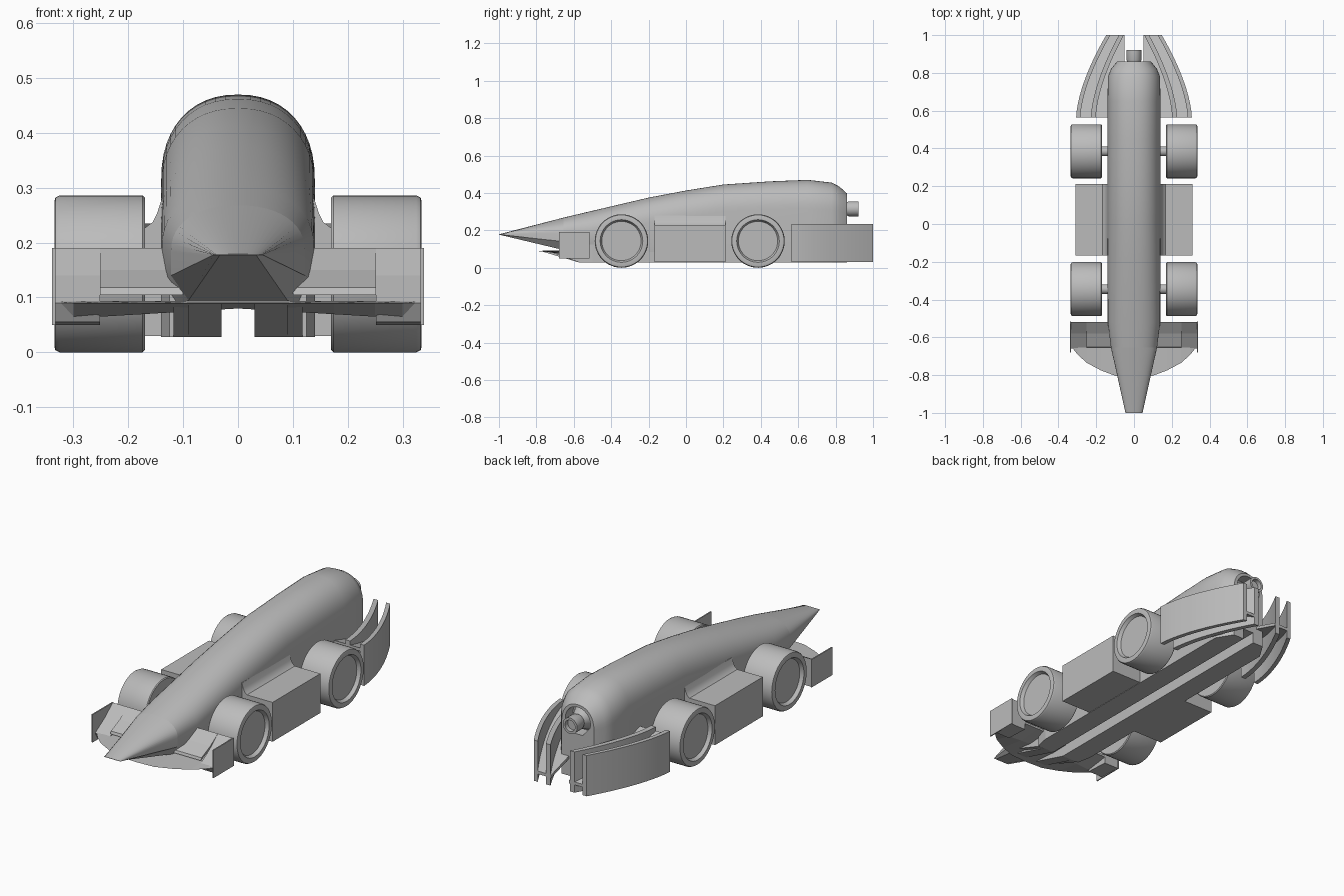
import bpy, bmesh, math

cube = bpy.data.objects.get("Cube")
if cube:
    bpy.data.objects.remove(cube, do_unlink=True)

grey = bpy.data.materials.new("plain_grey")
grey.use_nodes = True
grey.diffuse_color = (0.5, 0.5, 0.5, 1)
grey.node_tree.nodes["Principled BSDF"].inputs["Base Color"].default_value = (0.5, 0.5, 0.5, 1)


def finish(name, bm, mirror=False, smooth=None):
    bmesh.ops.recalc_face_normals(bm, faces=bm.faces)
    mesh = bpy.data.meshes.new(name)
    bm.to_mesh(mesh)
    bm.free()
    mesh.materials.append(grey)
    ob = bpy.data.objects.new(name, mesh)
    bpy.context.collection.objects.link(ob)
    if mirror:
        ob.modifiers.new("Mirror", 'MIRROR')
    if smooth:
        bpy.ops.object.select_all(action='DESELECT')
        ob.select_set(True)
        bpy.context.view_layer.objects.active = ob
        bpy.ops.object.shade_smooth_by_angle(angle=math.radians(smooth))
    return ob


def loft(name, rings, mirror=False, smooth=None):
    """Skin closed rings with equal point counts and cap both ends."""
    bm = bmesh.new()
    loops = [[bm.verts.new(p) for p in ring] for ring in rings]
    n = len(loops[0])
    for a, b in zip(loops, loops[1:]):
        for i in range(n):
            j = (i + 1) % n
            bm.faces.new((a[i], a[j], b[j], b[i]))
    bm.faces.new(loops[0])
    bm.faces.new(loops[-1])
    return finish(name, bm, mirror, smooth)


def prism(name, pts, axis, a, b, mirror=True, smooth=None):
    """Extrude a 2D outline along an axis from a to b."""
    place = {'x': lambda p, t: (t, p[0], p[1]),
             'y': lambda p, t: (p[0], t, p[1]),
             'z': lambda p, t: (p[0], p[1], t)}[axis]
    return loft(name, [[place(p, t) for p in pts] for t in (a, b)], mirror, smooth)


def lathe(name, profile, y, z, axis, mirror, smooth=40, steps=48):
    """Spin (position, radius) pairs round a line along x or y."""
    rings = []
    for t, r in profile:
        ring = []
        for k in range(steps):
            a = 2 * math.pi * k / steps
            c, s = r * math.cos(a), r * math.sin(a)
            ring.append((t, y + c, z + s) if axis == 'x' else (c, t, z + s))
        rings.append(ring)
    return loft(name, rings, mirror, smooth)


def section(y, w, top, shoulder, low, wb, b):
    """Hull cross-section: flat base, upright sides, domed top."""
    half = [(wb, b), (w, low)]
    for k in range(13):
        a = math.pi / 2 * k / 12
        half.append((w * math.cos(a) ** 0.9, shoulder + (top - shoulder) * math.sin(a) ** 0.9
                     if k < 12 else top))
    half[-1] = (0, top)
    pts = half + [(-x, z) for x, z in reversed(half[:-1])]
    return [(x, y, z) for x, z in pts]


# Hull, with a round recess in the tail
nose_base = section(-0.655, 0.122, 0.268, 0.185, 0.14, 0.09, 0.095)
hull = [nose_base,
        section(-0.52, 0.139, 0.30, 0.19, 0.13, 0.12, 0.083),
        section(-0.2, 0.14, 0.375, 0.24, 0.12, 0.14, 0.083),
        section(0.0, 0.14, 0.413, 0.27, 0.12, 0.14, 0.083),
        section(0.2, 0.14, 0.445, 0.30, 0.12, 0.14, 0.083),
        section(0.45, 0.14, 0.462, 0.31, 0.12, 0.14, 0.083),
        section(0.65, 0.14, 0.47, 0.315, 0.12, 0.14, 0.083),
        section(0.78, 0.138, 0.455, 0.31, 0.12, 0.138, 0.083),
        section(0.82, 0.122, 0.434, 0.30, 0.12, 0.122, 0.083),
        section(0.86, 0.09, 0.398, 0.29, 0.12, 0.09, 0.083)]
for y in (0.86, 0.8):
    ring = []
    for x, _, z in hull[9]:
        d = math.hypot(x, z - 0.315)
        ring.append((x * 0.07 / d, y, 0.315 + (z - 0.315) * 0.07 / d))
    hull.append(ring)
loft("hull", hull, smooth=30)

# Nose wedge closing to a flat front edge
tip = [(x * 0.045 / 0.122, -1.0, 0.178 + (z - 0.178) * 0.01) for x, _, z in nose_base]
loft("nose", [tip, nose_base], smooth=30)

# Exhaust cone and pipe
lathe("exhaust", [(0.8, 0.062), (0.86, 0.036), (0.87, 0.04), (0.922, 0.04),
                  (0.922, 0.028), (0.9, 0.028)], 0, 0.315, 'y', False)

# Floor rails either side of the underside slot
prism("floor_rail", [(-0.78, 0.09), (-0.57, 0.028), (0.86, 0.028), (0.86, 0.09)],
      'x', 0.03, 0.09)
rail = [(0.09, -0.57), (0.125, -0.57), (0.14, -0.5), (0.14, 0.78), (0.09, 0.86)]
prism("floor_rail_side", rail, 'z', 0.028, 0.125)
prism("floor_rail_front", [(-0.74, 0.09), (-0.57, 0.028), (-0.52, 0.09)], 'x', 0.09, 0.118)

# Side pods blended into the hull
prism("side_pod", [(0.1, 0.03), (0.31, 0.03), (0.31, 0.228), (0.168, 0.228),
                   (0.155, 0.238), (0.147, 0.255), (0.139, 0.28), (0.1, 0.28)],
      'y', -0.168, 0.212, smooth=35)

# Wheels with recessed rims, and axles
tyre = [(0.172, 0.1), (0.17, 0.139), (0.174, 0.143), (0.325, 0.143), (0.333, 0.139),
        (0.335, 0.132), (0.335, 0.114), (0.318, 0.105), (0.318, 0.03)]
for end, y in (("front", -0.345), ("rear", 0.385)):
    lathe(end + "_wheel", tyre, y, 0.143, 'x', True)
    lathe(end + "_axle", [(0.1, 0.026), (0.18, 0.026)], y, 0.143, 'x', True, steps=24)

# Front wing: swept blade with a sharp leading edge
lead = [(0.0, -0.81), (0.095, -0.805), (0.175, -0.775), (0.25, -0.735), (0.30, -0.69), (0.334, -0.645)]
wing = []
for x, y in lead:
    wing.append([(x, y, 0.09), (x, -0.64, 0.094), (x, -0.52, 0.094),
                 (x, -0.52, 0.083), (x, -0.64, 0.08 - 0.02 * x / 0.334)])
loft("front_wing", wing, mirror=True)

# Front flap, outer wing block and end plate
prism("front_flap", [(-0.655, 0.105), (-0.65, 0.118), (-0.58, 0.15), (-0.52, 0.19),
                     (-0.52, 0.178), (-0.58, 0.137)], 'x', 0.1, 0.252)
prism("outer_wing", [(-0.66, 0.09), (-0.58, 0.14), (-0.52, 0.19), (-0.52, 0.05),
                     (-0.64, 0.055)], 'x', 0.252, 0.334)
prism("end_plate", [(-0.68, 0.05), (-0.515, 0.05), (-0.515, 0.19), (-0.68, 0.19)],
      'x', 0.333, 0.339)

# Rear fins: two curved walls on each side
ys = [0.565 + 0.435 * k / 12 for k in range(13)]


def sweep(y, start, end):
    t = (y - 0.565) / 0.435
    return start + (end - start) * t ** 1.6


outer = [(sweep(y, 0.306, 0.147), y) for y in ys]
inner = [(sweep(y, 0.228, 0.08), y) for y in ys]
for name, edge, thick in (("outer_fin", outer, 0.022), ("inner_fin", inner, 0.026)):
    back = [(x - thick, y) for x, y in reversed(edge)]
    prism(name, edge + back, 'z', 0.03, 0.235, smooth=30)

# Sloping deck between the fins
deck = []
for x, y in outer:
    z = 0.215 - 0.3 * (y - 0.565)
    xi = 0.12 if y < 0.85 else 0.05
    deck.append([(xi, y, z), (x - 0.01, y, z), (x - 0.01, y, z - 0.015), (xi, y, z - 0.015)])
loft("rear_deck", deck, mirror=True, smooth=30)
